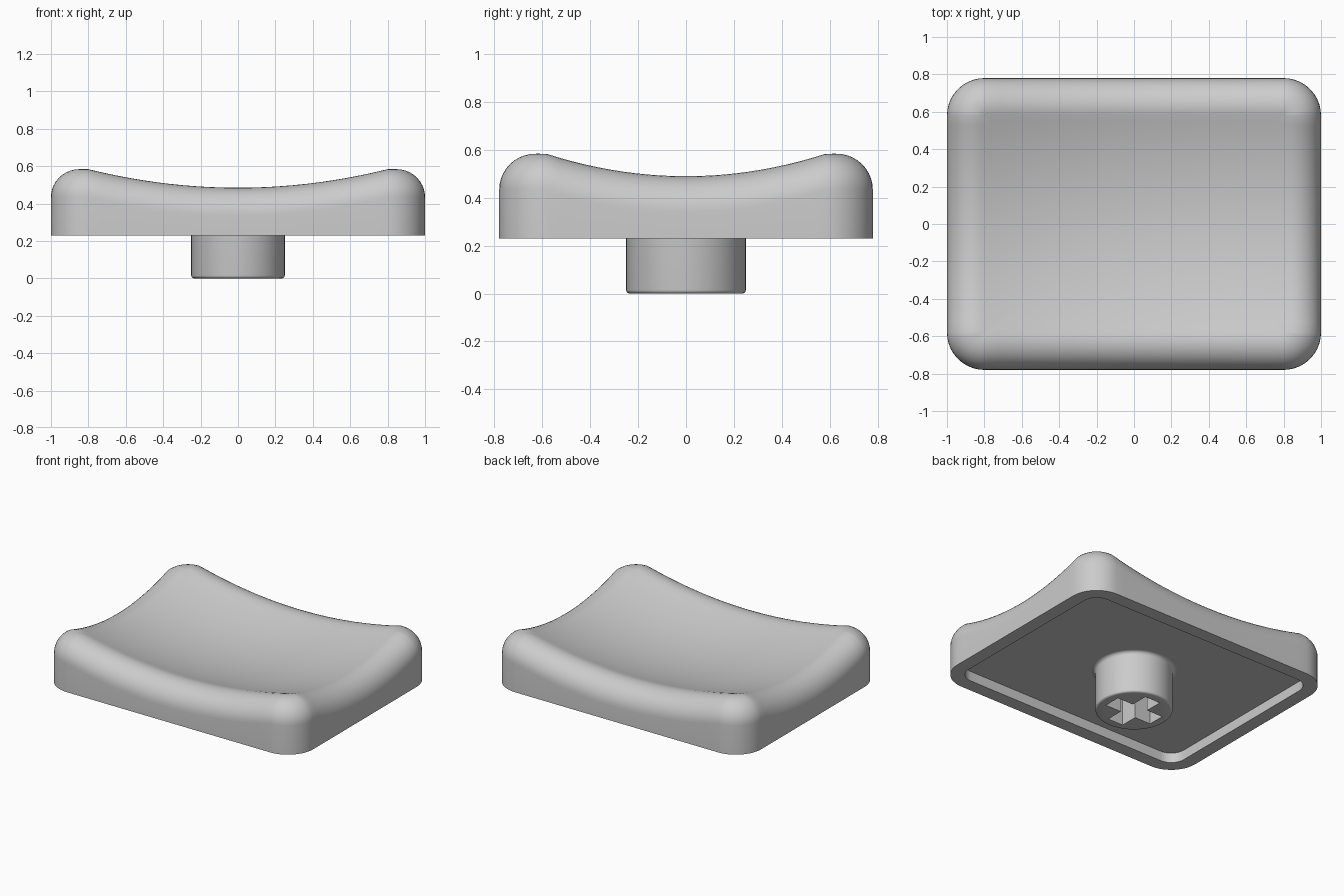
import bpy, bmesh, math
from mathutils import Vector

HX, HY, CORNER = 1.0, 0.78, 0.2        # outline half sizes and corner radius
BASE, FLOOR, WALL = 0.23, 0.30, 0.095  # rim height, recess floor, rim width
ROUND = 0.15                           # radius of the rounded top edge
STEM_R = 0.25

if "Cube" in bpy.data.objects:
    bpy.data.objects.remove(bpy.data.objects["Cube"])

grey = bpy.data.materials.new("grey plastic")
grey.use_nodes = True
color = (0.6, 0.6, 0.6, 1)
grey.diffuse_color = color
grey.node_tree.nodes["Principled BSDF"].inputs["Base Color"].default_value = color


def dish(p):
    return 0.383 + 0.155 * p.x ** 2 + 0.276 * p.y ** 2


def outline(per_corner=10, per_side=22):
    """Rounded rectangle as (point, outward normal) pairs, anticlockwise."""
    pts = []
    for k, (sx, sy) in enumerate([(1, 1), (-1, 1), (-1, -1), (1, -1)]):
        centre = Vector((sx * (HX - CORNER), sy * (HY - CORNER)))
        for i in range(per_corner + 1):
            a = math.pi / 2 * (k + i / per_corner)
            n = Vector((math.cos(a), math.sin(a)))
            pts.append((centre + n * CORNER, n))
    # subdivide the four straight sides
    full = []
    for (p, n), (q, m) in zip(pts, pts[1:] + pts[:1]):
        steps = per_side if (n - m).length < 1e-4 else 1
        full += [(p.lerp(q, i / steps), n) for i in range(steps)]
    return full


def loft(bm, rings):
    loops = [[bm.verts.new(v) for v in ring] for ring in rings]
    for a, b in zip(loops, loops[1:]):
        for i in range(len(a)):
            j = (i + 1) % len(a)
            bm.faces.new((a[i], a[j], b[j], b[i]))
    return loops


def finish(bm, name):
    bmesh.ops.recalc_face_normals(bm, faces=bm.faces)
    mesh = bpy.data.meshes.new(name)
    bm.to_mesh(mesh)
    bm.free()
    mesh.materials.append(grey)
    obj = bpy.data.objects.new(name, mesh)
    bpy.context.collection.objects.link(obj)
    return obj


def smooth(obj):
    bpy.ops.object.select_all(action="DESELECT")
    obj.select_set(True)
    bpy.context.view_layer.objects.active = obj
    bpy.ops.object.shade_smooth_by_angle(angle=math.radians(35))


# Cap: recess floor, rim, side wall, rounded edge and dished top in one loft
path = outline()
rings = [[(p - n * WALL).to_3d() + Vector((0, 0, z)) for p, n in path] for z in (FLOOR, BASE)]
rings.append([(p.x, p.y, BASE) for p, n in path])
STEPS = 12
edge = [[] for _ in range(STEPS + 1)]
for p, n in path:
    q = p - n * ROUND
    slope = Vector((0.31 * q.x, 0.552 * q.y)).dot(n)
    # the rounding ends where it is tangent to the dish
    tilt = min(math.atan(slope), math.asin((CORNER * 0.98 - ROUND) / ROUND))
    contact = q - n * ROUND * math.sin(tilt)
    zc = dish(contact) - ROUND * math.cos(tilt)
    for i in range(STEPS + 1):
        a = (math.pi / 2 + tilt) * i / STEPS
        xy = q + n * ROUND * math.cos(a)
        edge[i].append((xy.x, xy.y, zc + ROUND * math.sin(a)))
rings += edge
for k in range(15, 0, -1):
    inner = [Vector(v[:2]) * k / 16 for v in edge[-1]]
    rings.append([(v.x, v.y, dish(v)) for v in inner])
bm = bmesh.new()
loops = loft(bm, rings)
bm.faces.new(loops[0])
centre = bm.verts.new((0, 0, dish(Vector((0, 0)))))
last = loops[-1]
for i in range(len(last)):
    bm.faces.new((last[i], last[(i + 1) % len(last)], centre))
smooth(finish(bm, "cap"))

# Stem: turned post with a rounded foot and a flared root
profile = []
for i in range(5):
    a = math.pi / 2 * i / 4
    profile.append((STEM_R - 0.015 * (1 - math.sin(a)), 0.015 * (1 - math.cos(a))))
for i in range(7):
    a = math.pi / 2 * i / 6
    profile.append((STEM_R + 0.025 * (1 - math.cos(a)), FLOOR - 0.025 * (1 - math.sin(a))))
SEG = 64
turns = [2 * math.pi * i / SEG for i in range(SEG)]
bm = bmesh.new()
loops = loft(bm, [[(r * math.cos(t), r * math.sin(t), z) for t in turns] for r, z in profile])
bm.faces.new(loops[0])
bm.faces.new(loops[-1])
stem = finish(bm, "stem")

# Cross-shaped socket cut into the stem
L, W = 0.186, 0.06
quarter = [(L, -W), (L, W), (W, W)]
cross = []
for k in range(4):
    c, s = [(1, 0), (0, 1), (-1, 0), (0, -1)][k]
    cross += [(c * x - s * y, s * x + c * y) for x, y in quarter]
bm = bmesh.new()
loops = loft(bm, [[(x, y, z) for x, y in cross] for z in (-0.1, 0.22)])
bm.faces.new(loops[0])
bm.faces.new(loops[-1])
cutter = finish(bm, "socket_cutter")
cut = stem.modifiers.new("socket", "BOOLEAN")
cut.object = cutter
cut.operation = "DIFFERENCE"
cut.solver = "EXACT"
smooth(stem)
bpy.ops.object.modifier_apply(modifier=cut.name)
bpy.data.objects.remove(cutter)
smooth(stem)
